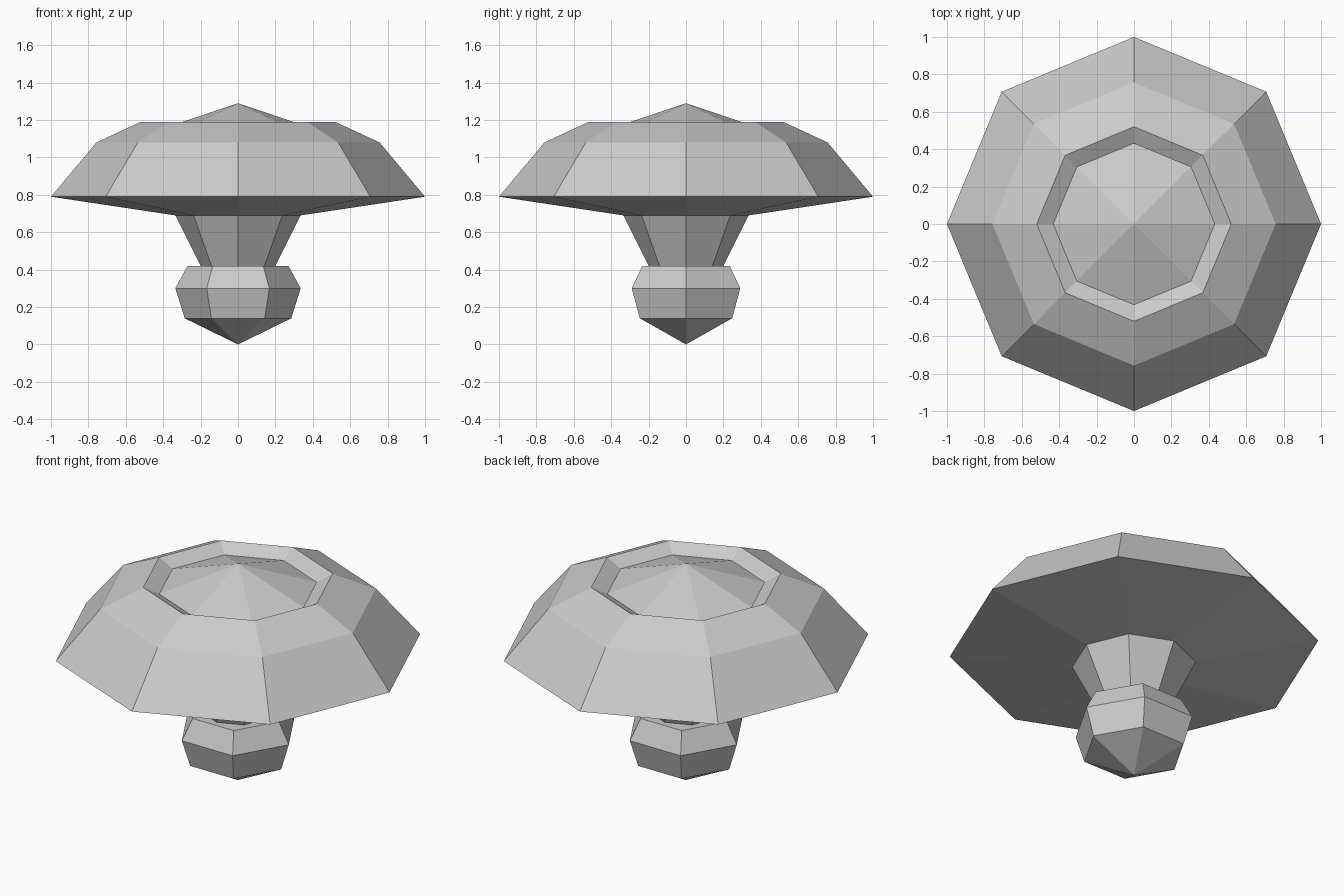
import bpy, bmesh, math

if "Cube" in bpy.data.objects:
    bpy.data.objects.remove(bpy.data.objects["Cube"])

grey = bpy.data.materials.new("light grey")
grey.diffuse_color = (0.6, 0.6, 0.6, 1)
grey.use_nodes = True
grey.node_tree.nodes["Principled BSDF"].inputs["Base Color"].default_value = grey.diffuse_color


def lathe(name, sides, profile, cap_top=False):
    """Revolve (radius, height) points into a faceted shape; radius 0 makes a tip."""
    bm = bmesh.new()
    rings = []
    for r, z in profile:
        if r == 0:
            rings.append([bm.verts.new((0, 0, z))] * sides)
        else:
            rings.append([bm.verts.new((r * math.cos(math.tau * i / sides),
                                        r * math.sin(math.tau * i / sides), z))
                          for i in range(sides)])
    for low, high in zip(rings, rings[1:]):
        for i in range(sides):
            j = (i + 1) % sides
            quad = [low[i], low[j], high[j], high[i]]
            bm.faces.new(list(dict.fromkeys(quad)))
    if cap_top:
        bm.faces.new(rings[-1])
    mesh = bpy.data.meshes.new(name)
    bm.to_mesh(mesh)
    bm.free()
    mesh.materials.append(grey)
    obj = bpy.data.objects.new(name, mesh)
    bpy.context.collection.objects.link(obj)
    return obj


# Hexagonal pointed knob at the foot
lathe("knob", 6, [(0, 0), (0.285, 0.14), (0.335, 0.30), (0.27, 0.42)], cap_top=True)

# Flared octagonal stem, open where it meets the knob and the cap
lathe("stem", 8, [(0.20, 0.42), (0.335, 0.69)])

# Octagonal cap: underside, rim, shoulders, sunken lip and pointed centre
lathe("cap", 8, [(0.335, 0.69), (1.0, 0.79), (0.757, 1.08), (0.52, 1.19),
                 (0.432, 1.144), (0, 1.29)])
